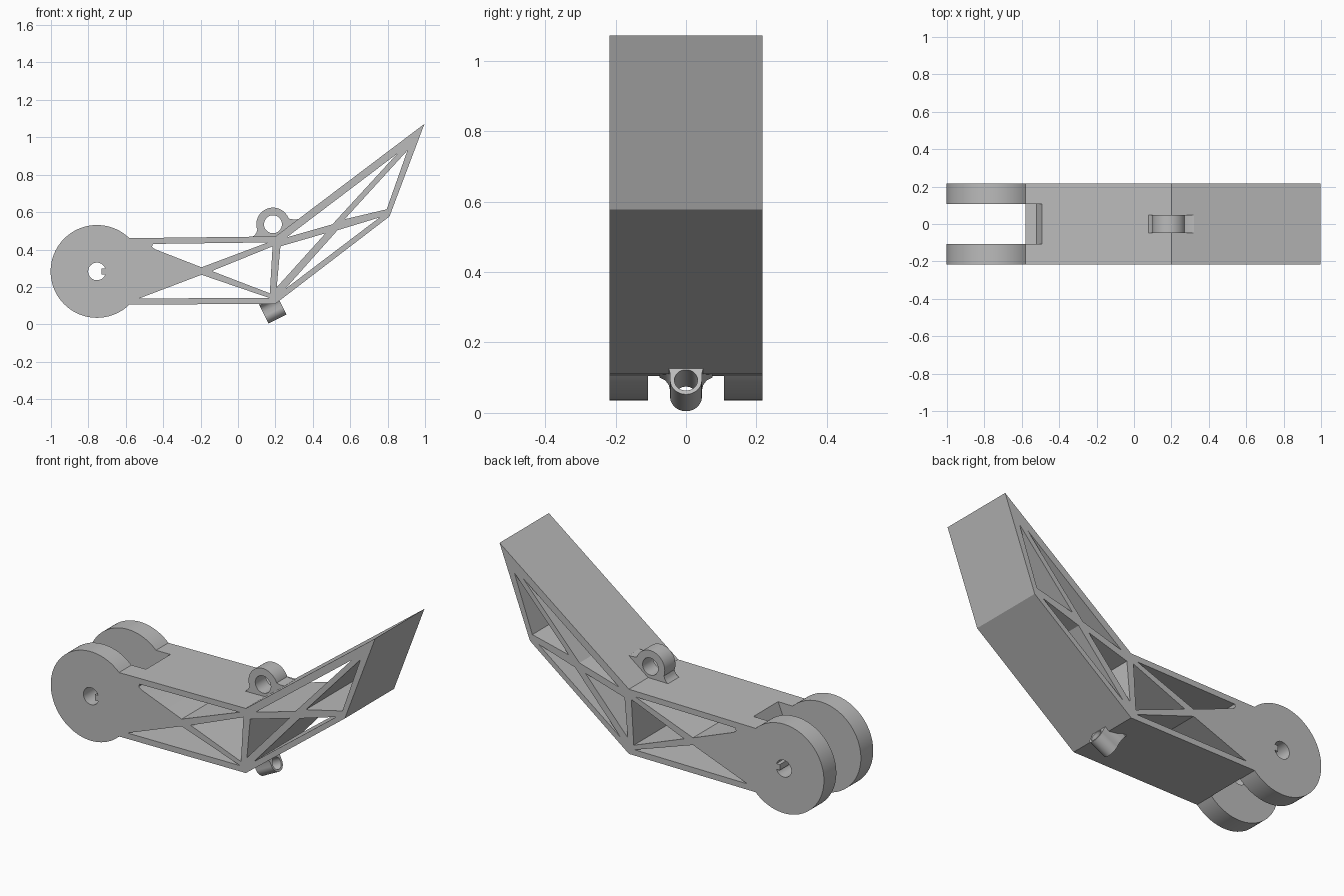
import bpy, bmesh
from math import cos, sin, radians
from mathutils import Matrix, Vector

if "Cube" in bpy.data.objects:
    bpy.data.objects.remove(bpy.data.objects["Cube"])

HALF_WIDTH = 0.217
DISC = (-0.754, 0.283)
EAR = (0.187, 0.535)

grey = bpy.data.materials.new("plain_grey")
grey.use_nodes = True
grey.diffuse_color = (0.5, 0.5, 0.5, 1)
bsdf = next(n for n in grey.node_tree.nodes if n.type == "BSDF_PRINCIPLED")
bsdf.inputs["Base Color"].default_value = grey.diffuse_color


def arc(centre, r, start, end, steps=48):
    angles = [radians(start + (end - start) * i / steps) for i in range(steps + 1)]
    return [(centre[0] + r * cos(a), centre[1] + r * sin(a)) for a in angles]


def circle(centre, r, steps=40):
    return arc(centre, r, 0, 360, steps)[:-1]


def prism(name, outline, half):
    """Extrude an x-z outline symmetrically along y."""
    bm = bmesh.new()
    face = bm.faces.new([bm.verts.new((x, -half, z)) for x, z in outline])
    new = bmesh.ops.extrude_face_region(bm, geom=[face])["geom"]
    verts = [v for v in new if isinstance(v, bmesh.types.BMVert)]
    bmesh.ops.translate(bm, verts=verts, vec=(0, 2 * half, 0))
    bmesh.ops.recalc_face_normals(bm, faces=bm.faces)
    mesh = bpy.data.meshes.new(name)
    bm.to_mesh(mesh)
    bm.free()
    mesh.materials.append(grey)
    obj = bpy.data.objects.new(name, mesh)
    bpy.context.collection.objects.link(obj)
    return obj


def cut(obj, outline, half):
    """Subtract a prism and remove the cutter."""
    cutter = prism("cutter", outline, half)
    mod = obj.modifiers.new("cut", "BOOLEAN")
    mod.operation, mod.solver, mod.object = "DIFFERENCE", "EXACT", cutter
    bpy.context.view_layer.objects.active = obj
    bpy.ops.object.modifier_apply(modifier=mod.name)
    bpy.data.objects.remove(cutter)


def smooth(obj):
    bpy.ops.object.select_all(action="DESELECT")
    obj.select_set(True)
    bpy.context.view_layer.objects.active = obj
    bpy.ops.object.shade_smooth_by_angle(angle=radians(30))


# Bent frame with the round pivot end
frame = prism("truss_frame", arc(DISC, 0.248, 45.8, 314.2, 72) + [
    (0.2, 0.11), (0.81, 0.577), (0.997, 1.072), (0.2, 0.47)], HALF_WIDTH)

# Slot that splits the pivot end into two discs
cut(frame, [(-1.1, -0.1), (-0.58, -0.1), (-0.58, 0.385), (-0.52, 0.395),
            (-0.49, 0.466), (-0.49, 0.7), (-1.1, 0.7)], 0.108)

# Keyed shaft hole
cut(frame, arc(DISC, 0.047, 20, 340) + [(-0.73, 0.267), (-0.73, 0.299)], 0.5)

# Truss openings
openings = [
    [(-0.455, 0.43), (0.16, 0.438), (-0.195, 0.305), (-0.445, 0.402), (-0.46, 0.415)],
    [(-0.53, 0.138), (-0.195, 0.265), (0.165, 0.142)],
    [(-0.14, 0.285), (0.185, 0.417), (0.17, 0.166)],
    [(0.26, 0.465), (0.853, 0.914), (0.505, 0.535)],
    [(0.906, 0.93), (0.795, 0.615), (0.57, 0.562)],
    [(0.227, 0.417), (0.468, 0.487), (0.207, 0.198)],
    [(0.758, 0.572), (0.532, 0.503), (0.25, 0.187)],
]
for outline in openings:
    cut(frame, outline, 0.5)
smooth(frame)

# Upper ear with flared foot
ear = prism("upper_ear", arc(EAR, 0.089, 20, 200) + [
    (0.098, 0.49), (0.09, 0.477), (0.075, 0.467), (0.08, 0.45), (0.2, 0.45),
    (0.32, 0.545), (0.32, 0.562), (0.3, 0.561), (0.283, 0.563)], 0.047)
cut(ear, circle(EAR, 0.048), 0.2)
smooth(ear)

# Lower tilted eyelet: rounded tube with flared root, built upright then turned
flare = [(0.045, 0.02), (0.049, 0.038), (0.058, 0.052), (0.075, 0.062), (0.075, 0.075)]
eyelet = prism("lower_eyelet", arc((0, 0), 0.045, 180, 360, 24) + flare +
               [(-x, z) for x, z in reversed(flare)], 0.0535)
cut(eyelet, circle((0, 0), 0.033), 0.2)
along = Vector((0.894, 0, 0.447)).normalized()
up = Vector((-along.z, 0, along.x))
turn = Matrix((Vector((0, 1, 0)), -along, up)).transposed().to_4x4()
eyelet.data.transform(Matrix.Translation((0.191, 0, 0.069)) @ turn)
smooth(eyelet)
